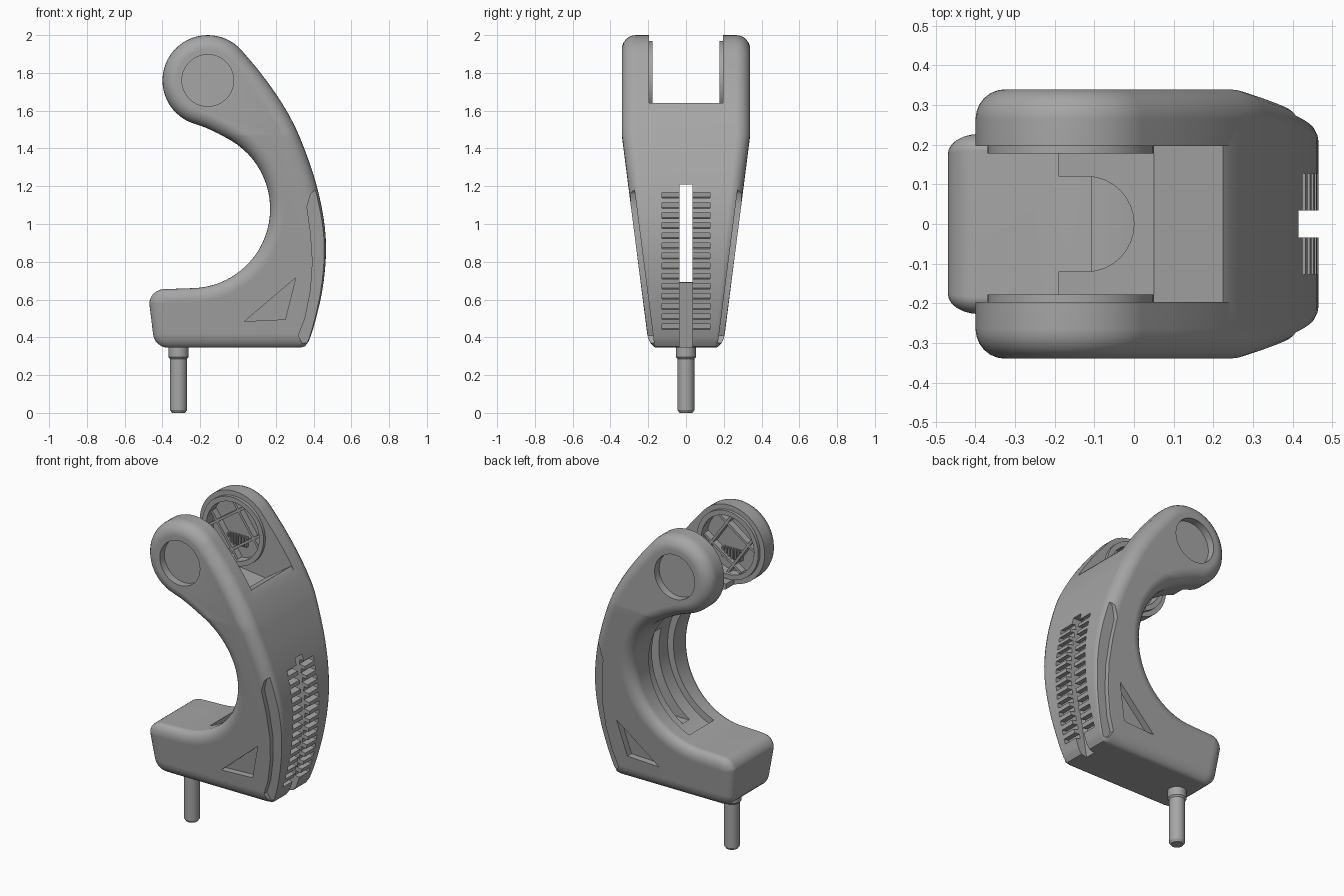
import bpy, bmesh, math
from mathutils import Matrix, Vector

old = bpy.data.objects.get("Cube")
if old:
    bpy.data.objects.remove(old, do_unlink=True)

grey = bpy.data.materials.new("plain grey")
grey.use_nodes = True
COLOUR = (0.38, 0.38, 0.38, 1)
grey.diffuse_color = COLOUR
grey.node_tree.nodes["Principled BSDF"].inputs["Base Color"].default_value = COLOUR

HEAD = Vector((-0.16, 1.76))
BOWL = Vector((-0.25, 1.08))
OUTER = [(0.1, 1.825), (0.2, 1.69), (0.3, 1.52), (0.38, 1.32), (0.43, 1.15),
         (0.46, 0.98), (0.465, 0.82), (0.445, 0.64), (0.405, 0.47), (0.375, 0.38)]


def half(z):
    """Half thickness of the tapered body at height z."""
    return 0.34 if z > 1.47 else 0.34 - (1.47 - z) * 0.128


def outer_x(z):
    for (xa, za), (xb, zb) in zip(OUTER, OUTER[1:]):
        if zb <= z <= za:
            return xa + (xb - xa) * (za - z) / (za - zb)
    return OUTER[-1][0]


def arc(c, r, a0, a1, n):
    angles = [math.radians(a0 + (a1 - a0) * i / n) for i in range(n + 1)]
    return [(c[0] + r * math.cos(a), c[1] + r * math.sin(a)) for a in angles]


def smooth(pts, steps=3):
    """Catmull-Rom curve through the points."""
    p = [Vector(q) for q in [pts[0]] + list(pts) + [pts[-1]]]
    out = []
    for a, b, c, d in zip(p, p[1:], p[2:], p[3:]):
        for i in range(steps):
            t = i / steps
            out.append(tuple(b + (c - a) * t / 2 + (2 * a - 5 * b + 4 * c - d) * t * t / 2
                             + (3 * b - a - 3 * c + d) * t ** 3 / 2))
    return out + [tuple(pts[-1])]


def finish(name, bm):
    bmesh.ops.recalc_face_normals(bm, faces=bm.faces)
    mesh = bpy.data.meshes.new(name)
    bm.to_mesh(mesh)
    bm.free()
    mesh.materials.append(grey)
    ob = bpy.data.objects.new(name, mesh)
    bpy.context.collection.objects.link(ob)
    return ob


def loft(bm, rings):
    loops = [[bm.verts.new(v) for v in ring] for ring in rings]
    n = len(loops[0])
    for a, b in zip(loops, loops[1:]):
        for i in range(n):
            bm.faces.new((a[i], a[(i + 1) % n], b[(i + 1) % n], b[i]))
    bm.faces.new(loops[0])
    bm.faces.new(loops[-1])


def prism(bm, pts, y0, y1):
    """Extrude an xz outline along y; depths may depend on height."""
    f0, f1 = [(f if callable(f) else lambda z, f=f: f) for f in (y0, y1)]
    loft(bm, [[(x, f(z), z) for x, z in pts] for f in (f0, f1)])


def box(bm, centre, size, turn=0):
    m = Matrix.Translation(centre) @ Matrix.Rotation(turn, 4, 'Y') @ Matrix.Diagonal((*size, 1))
    bmesh.ops.create_cube(bm, size=1, matrix=m)


def rect(x0, x1, z0, z1):
    return [(x0, z0), (x1, z0), (x1, z1), (x0, z1)]


def select(ob):
    bpy.ops.object.select_all(action='DESELECT')
    ob.select_set(True)
    bpy.context.view_layer.objects.active = ob


def cut(ob, bm):
    tool = finish("cutter", bm)
    tool.hide_render = True
    mod = ob.modifiers.new("cut", 'BOOLEAN')
    mod.operation, mod.solver, mod.object = 'DIFFERENCE', 'EXACT', tool
    select(ob)
    bpy.ops.object.modifier_apply(modifier=mod.name)
    bpy.data.objects.remove(tool, do_unlink=True)


def shade(ob, angle=35):
    select(ob)
    bpy.ops.object.shade_smooth_by_angle(angle=math.radians(angle))


# Curved body: outline with rounded rims, then tapered towards the foot
outline = arc(HEAD, 0.24, 247, 42, 30) + smooth(OUTER)
outline += [(0.355, 0.352), (0.325, 0.345)]
outline += arc((-0.37, 0.425), 0.08, 270, 188, 6) + arc((-0.39, 0.575), 0.08, 175, 92, 6)
outline += arc(BOWL, 0.42, -90, 60, 28) + [(-0.1, 1.477), (-0.17, 1.51)]
R, N = 0.075, len(outline)


def inset(d):
    out = []
    for i in range(N):
        p = Vector(outline[i])
        a = (p - Vector(outline[i - 1])).normalized()
        b = (Vector(outline[(i + 1) % N]) - p).normalized()
        t = (a + b).normalized()
        out.append(p + Vector((t.y, -t.x)) * d)
    return out


rings = []
for side in (-1, 1):
    for k in range(7):
        a = math.pi / 2 * (k if side < 0 else 6 - k) / 6
        rings.append([(p.x, side * (0.34 - R + R * math.cos(a)), p.y)
                      for p in inset(R * (1 - math.sin(a)))])
bm = bmesh.new()
loft(bm, rings)
for z in (1.47,):
    geom = bm.verts[:] + bm.edges[:] + bm.faces[:]
    bmesh.ops.bisect_plane(bm, geom=geom, plane_co=(0, 0, z), plane_no=(0, 0, 1))
for v in bm.verts:
    v.co.y *= half(v.co.z) / 0.34
body = finish("curved_body", bm)

# Fork gap between the two heads, with a notch in the bridge
bm = bmesh.new()
prism(bm, [(-0.7, 1.3), (-0.19, 1.3), (-0.19, 1.55), (0.05, 1.52), (0.225, 1.64),
           (0.3, 1.56), (0.7, 1.56), (0.7, 2.3), (-0.7, 2.3)], -0.197, 0.197)
cut(body, bm)
bm = bmesh.new()
notch = [(-0.5, -0.12)] + arc((-0.12, 0), 0.12, -90, 90, 16) + [(-0.5, 0.12)]
loft(bm, [[(x, y, z) for x, y in notch] for z in (1.3, 1.75)])
cut(body, bm)

# Channel along the inside of the bowl
bm = bmesh.new()
prism(bm, arc(BOWL, 0.46, -72, 62, 28) + [(-0.1, 1.08)], -0.12, 0.12)
cut(body, bm)

# Long slot in the back: open above, shallow below
bm = bmesh.new()
prism(bm, rect(0, 0.7, 0.69, 1.21), -0.034, 0.034)
cut(body, bm)
bm = bmesh.new()
prism(bm, [(0.31, 0.3), (0.38, 0.7), (0.7, 0.7), (0.7, 0.3)], -0.034, 0.034)
cut(body, bm)

# Louvre cuts on both sides of the slot
bm = bmesh.new()
for i in range(14):
    z = 0.455 + i * 0.0535
    for side in (-1, 1):
        box(bm, (outer_x(z) + 0.01, side * 0.077, z), (0.085, 0.1, 0.03), 0.15)
cut(body, bm)

# Side details: triangular pockets, edge rails, round head recesses
RAIL = [(0.43, 1.2), (0.385, 1.16), (0.365, 1.09), (0.385, 0.95), (0.395, 0.8),
        (0.385, 0.65), (0.355, 0.5), (0.32, 0.41), (0.34, 0.37), (0.6, 0.36), (0.6, 1.2)]
TRIANGLE = [(0.035, 0.485), (0.25, 0.495), (0.305, 0.715)]
for outline_pts, depth in ((TRIANGLE, 0.04), (RAIL, 0.03), (arc(HEAD, 0.137, 0, 351, 39), 0.045)):
    for side in (-1, 1):
        bm = bmesh.new()
        prism(bm, outline_pts, lambda z: side * (half(z) - depth), side * 0.6)
        cut(body, bm)

# Hub pockets on the inner faces of the fork
for side in (-1, 1):
    bm = bmesh.new()
    prism(bm, arc(HEAD, 0.18, 0, 351, 39), side * 0.1, side * 0.24)
    cut(body, bm)
shade(body)
body.modifiers.new("even_normals", 'WEIGHTED_NORMAL').keep_sharp = True

# Hub rims with a braced frame and a toothed ledge
for side, label in ((-1, "right"), (1, "left")):
    bm = bmesh.new()
    prism(bm, arc(HEAD, 0.21, 0, 352.5, 47), side * 0.178, side * 0.2)
    rim = finish(label + "_hub_rim", bm)
    bm = bmesh.new()
    prism(bm, arc(HEAD, 0.18, 0, 352.5, 47), side * 0.1, side * 0.3)
    cut(rim, bm)
    shade(rim)
    bm = bmesh.new()
    for k in range(4):
        a = math.radians(35 + 90 * k)
        d = Vector((math.cos(a), 0, math.sin(a)))
        c = Vector((HEAD.x, side * 0.222, HEAD.y))
        box(bm, c + d * 0.09, (0.015, 0.045, 0.31), -a)
    for k in range(7):
        box(bm, (HEAD.x - 0.06 + 0.02 * k, side * 0.228, HEAD.y - 0.07), (0.009, 0.03, 0.06))
    finish(label + "_hub_braces", bm)

# Mounting pin under the foot
bm = bmesh.new()
steps = [(0.035, 0), (0.045, 0.015), (0.045, 0.285), (0.053, 0.295), (0.053, 0.38)]
loft(bm, [[(x - 0.315, y, z) for x, y in arc((0, 0), r, 0, 348.75, 31)] for r, z in steps])
shade(finish("mounting_pin", bm), 30)
